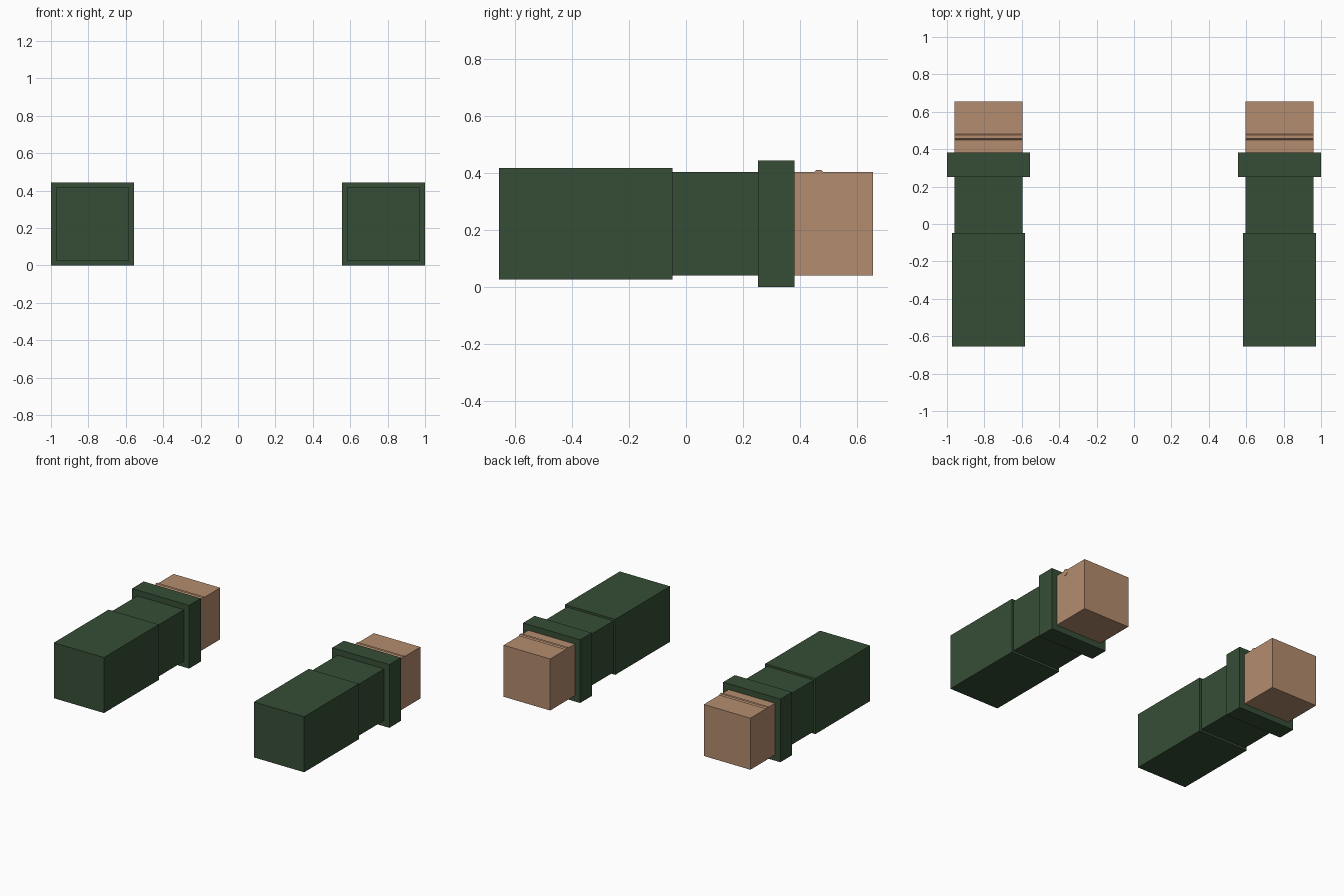
import bpy
import math

if "Cube" in bpy.data.objects:
    bpy.data.objects.remove(bpy.data.objects["Cube"])

CX, CZ = 0.778, 0.222  # centre line of each arm


def material(name, rgb):
    m = bpy.data.materials.new(name)
    m.diffuse_color = (*rgb, 1.0)
    m.use_nodes = True
    m.node_tree.nodes["Principled BSDF"].inputs["Base Color"].default_value = m.diffuse_color
    return m


green = material("dark_green_cloth", (0.037, 0.076, 0.037))
skin = material("tan_skin", (0.456, 0.262, 0.156))


def block(name, side, y0, y1, half, mat):
    """Square-section block running along the arm."""
    bpy.ops.mesh.primitive_cube_add(size=1, location=(side * CX, (y0 + y1) / 2, CZ))
    ob = bpy.context.object
    ob.name = name
    ob.scale = (2 * half, y1 - y0, 2 * half)
    bpy.ops.object.transform_apply(location=False, rotation=False, scale=True)
    ob.data.materials.append(mat)


for side, label in ((-1, "left"), (1, "right")):
    # sleeve, narrower wrist section, wide cuff and hand
    block(f"{label}_sleeve", side, -0.655, -0.047, 0.195, green)
    block(f"{label}_wrist", side, -0.047, 0.252, 0.181, green)
    block(f"{label}_cuff", side, 0.252, 0.381, 0.222, green)
    block(f"{label}_hand", side, 0.381, 0.655, 0.181, skin)

    # knuckle bar half sunk into the top of the hand
    bpy.ops.mesh.primitive_cylinder_add(
        vertices=8, radius=0.023, depth=0.364,
        location=(side * (CX + 0.001), 0.466, 0.389),
        rotation=(math.radians(22.5), math.radians(90), 0))
    bar = bpy.context.object
    bar.name = f"{label}_knuckle_bar"
    # turn the octagon so one flat faces up
    bar.rotation_euler = (0, math.radians(90), 0)
    bpy.ops.object.transform_apply(location=False, rotation=True, scale=False)
    bar.rotation_euler = (math.radians(22.5), 0, 0)
    bar.data.materials.append(skin)
